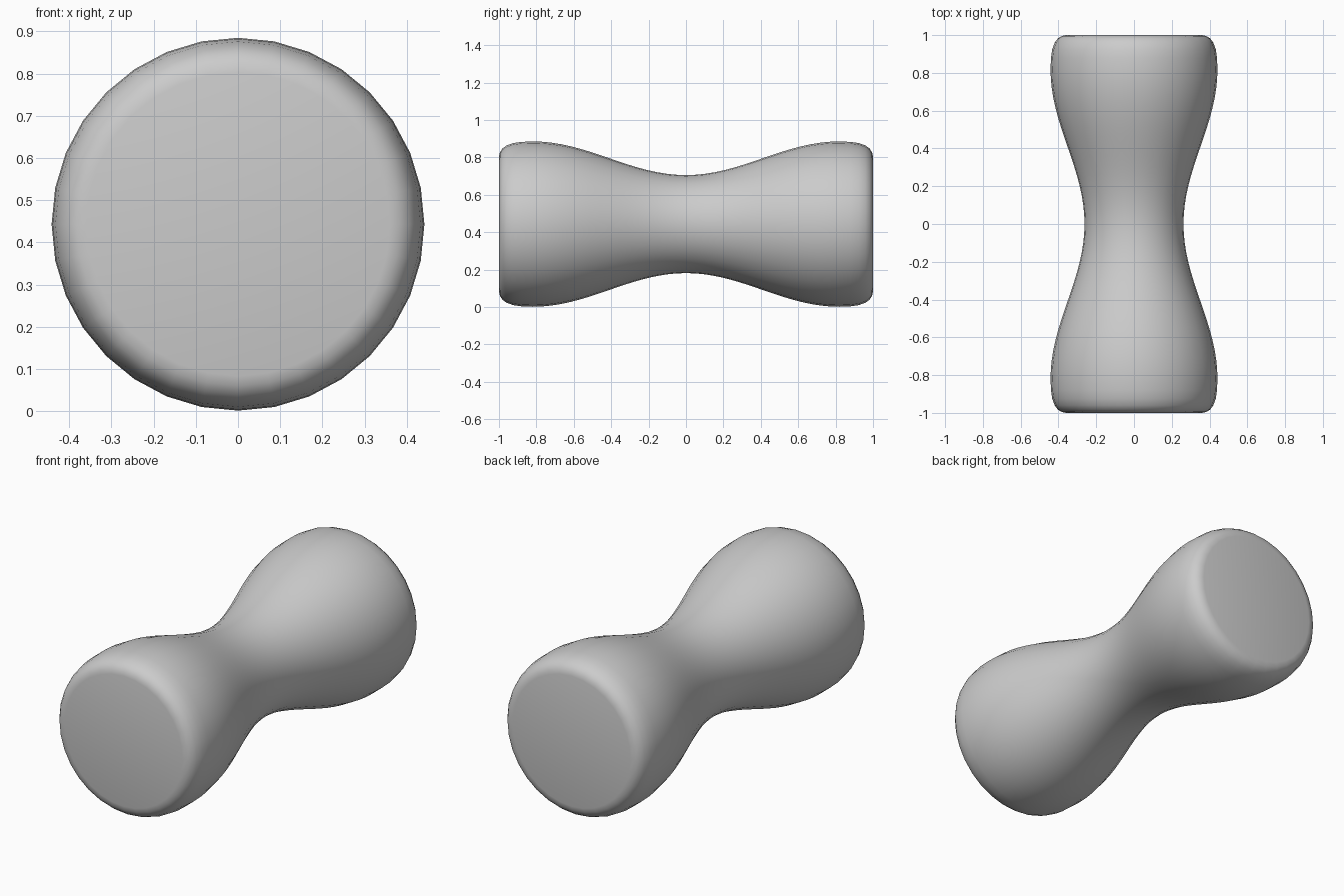
import bpy, bmesh, math

if "Cube" in bpy.data.objects:
    bpy.data.objects.remove(bpy.data.objects["Cube"])

SIDES = 32
CENTRE_Z = 0.443

# Half profile (y, radius): waisted cosine grip, then a softly rounded end
half = []
for i in range(17):
    y = 0.82 * i / 16
    half.append((y, 0.352 - 0.09 * math.cos(math.pi * y / 0.82)))
half += [(0.88, 0.4395), (0.925, 0.433), (0.96, 0.42),
         (0.982, 0.404), (0.995, 0.383), (1.0, 0.36)]
profile = [(-y, r) for y, r in reversed(half[1:])] + half

# Spin the profile around the y axis
bm = bmesh.new()
rings = []
for y, r in profile:
    ring = []
    for k in range(SIDES):
        a = 2 * math.pi * k / SIDES
        ring.append(bm.verts.new((r * math.cos(a), y, CENTRE_Z + r * math.sin(a))))
    rings.append(ring)
for a, b in zip(rings, rings[1:]):
    for k in range(SIDES):
        n = (k + 1) % SIDES
        bm.faces.new((a[k], a[n], b[n], b[k]))

# Flat end caps
bm.faces.new(rings[0])
bm.faces.new(rings[-1])
bmesh.ops.recalc_face_normals(bm, faces=bm.faces)
for f in bm.faces:
    f.smooth = True

mesh = bpy.data.meshes.new("waisted_roller")
bm.to_mesh(mesh)
bm.free()
obj = bpy.data.objects.new("waisted_roller", mesh)
bpy.context.collection.objects.link(obj)
bpy.context.view_layer.objects.active = obj
obj.select_set(True)
bpy.ops.object.shade_smooth_by_angle(angle=math.radians(35))
